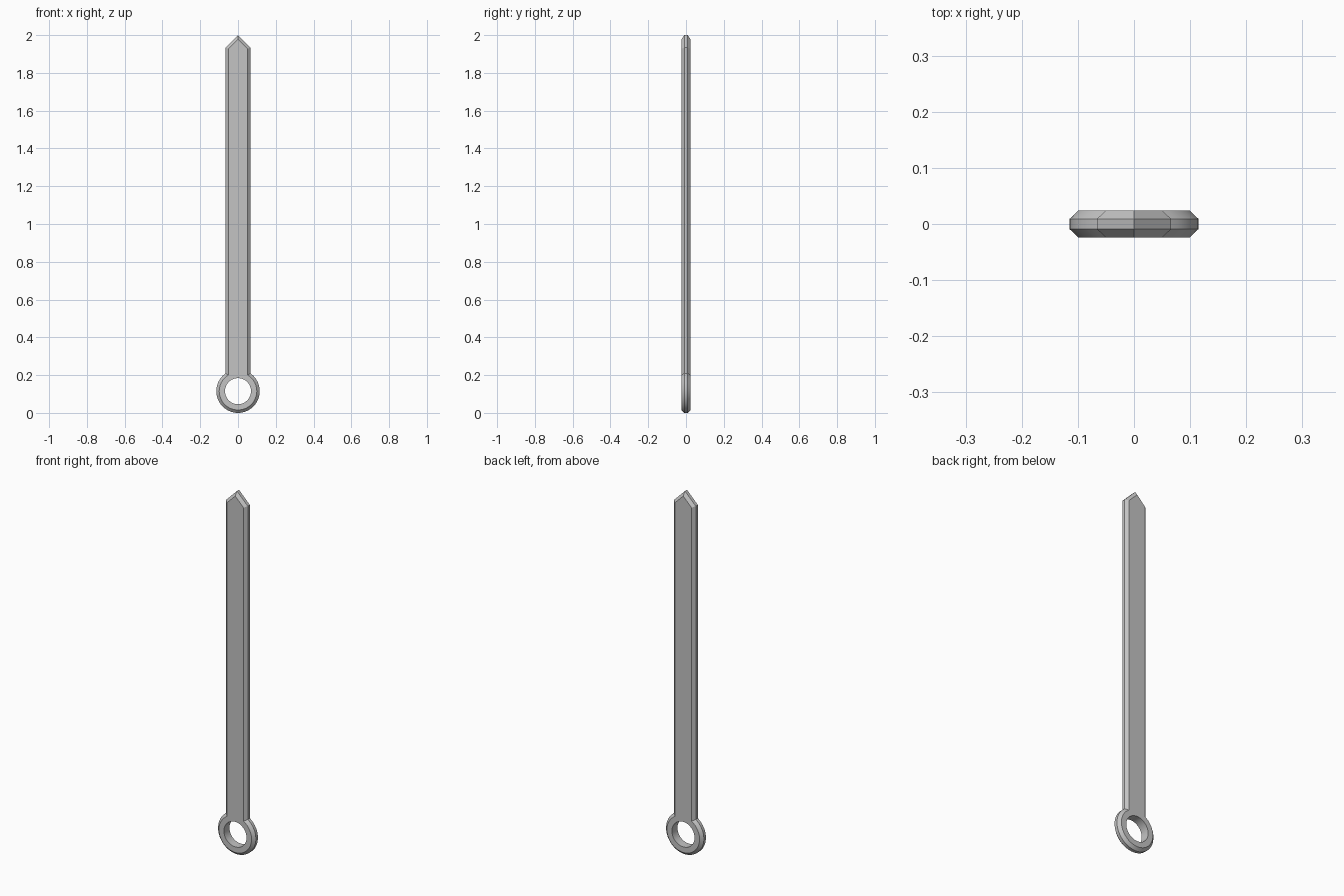
import bpy
import bmesh
from math import asin, cos, sin, sqrt, pi

cube = bpy.data.objects.get("Cube")
if cube:
    bpy.data.objects.remove(cube)

RING_R, HOLE_R, RING_Z = 0.115, 0.069, 0.115
HALF_W, TIP_Z = 0.066, 2.0
CHAMFER, HALF_T, HALF_EDGE = 0.0155, 0.024, 0.009
ARC_STEPS, HOLE_STEPS = 44, 48

steel = bpy.data.materials.new("grey_steel")
steel.use_nodes = True
colour = (0.55, 0.55, 0.55, 1)
steel.diffuse_color = colour
steel.node_tree.nodes["Principled BSDF"].inputs["Base Color"].default_value = colour


def outline(inset):
    """Ring arc, then straight bar sides and pointed tip, shrunk by inset."""
    r, w = RING_R - inset, HALF_W - inset
    tip = TIP_Z - inset * sqrt(2)
    gap = asin(w / r)
    pts = []
    for i in range(ARC_STEPS + 1):
        a = gap + (2 * pi - 2 * gap) * i / ARC_STEPS
        pts.append((r * sin(a), RING_Z + r * cos(a)))
    return pts + [(-w, tip - w), (0, tip), (w, tip - w)]


def hole():
    return [(HOLE_R * sin(2 * pi * i / HOLE_STEPS),
             RING_Z + HOLE_R * cos(2 * pi * i / HOLE_STEPS))
            for i in range(HOLE_STEPS)]


bm = bmesh.new()


def loop(pts, y):
    return [bm.verts.new((x, y, z)) for x, z in pts]


def bridge(a, b):
    for i in range(len(a)):
        j = (i + 1) % len(a)
        bm.faces.new((a[i], a[j], b[j], b[i]))


# Chamfered outer wall
rims = [loop(outline(CHAMFER), -HALF_T), loop(outline(0), -HALF_EDGE),
        loop(outline(0), HALF_EDGE), loop(outline(CHAMFER), HALF_T)]
for a, b in zip(rims, rims[1:]):
    bridge(a, b)

# Round bore through the ring
bores = [loop(hole(), -HALF_T), loop(hole(), HALF_T)]
bridge(*bores)

# Flat front and back faces around the bore
for rim, bore in ((rims[0], bores[0]), (rims[3], bores[1])):
    edges = [bm.edges.get((c[i - 1], c[i])) for c in (rim, bore) for i in range(len(c))]
    bmesh.ops.triangle_fill(bm, edges=edges, use_beauty=True)

bmesh.ops.recalc_face_normals(bm, faces=bm.faces)
mesh = bpy.data.meshes.new("ringed_bar")
bm.to_mesh(mesh)
bm.free()
mesh.materials.append(steel)

bar = bpy.data.objects.new("ringed_bar", mesh)
bpy.context.collection.objects.link(bar)
bpy.ops.object.select_all(action="DESELECT")
bar.select_set(True)
bpy.context.view_layer.objects.active = bar
bpy.ops.object.shade_smooth_by_angle()
